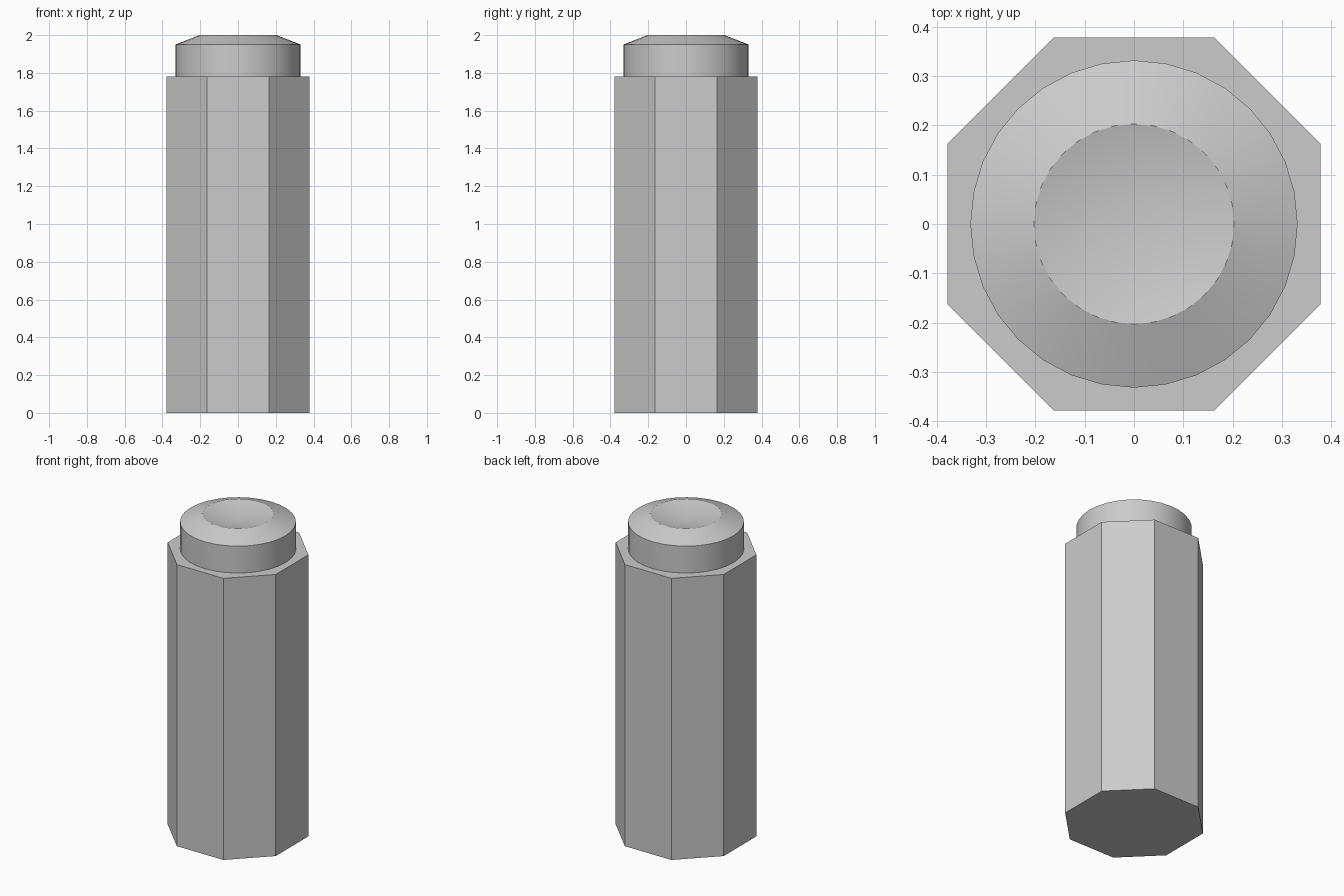
import bpy, bmesh, math
from mathutils import Matrix

cube = bpy.data.objects.get("Cube")
if cube:
    bpy.data.objects.remove(cube, do_unlink=True)

GREY = (0.6, 0.6, 0.6, 1.0)
grey = bpy.data.materials.new("plain grey")
grey.use_nodes = True
grey.diffuse_color = GREY
grey.node_tree.nodes["Principled BSDF"].inputs["Base Color"].default_value = GREY


def add_object(name, bm):
    bmesh.ops.recalc_face_normals(bm, faces=bm.faces)
    mesh = bpy.data.meshes.new(name)
    bm.to_mesh(mesh)
    bm.free()
    mesh.materials.append(grey)
    obj = bpy.data.objects.new(name, mesh)
    bpy.context.collection.objects.link(obj)
    return obj


# Eight-sided column: a square block with chamfered upright edges
HALF, FLAT, SHOULDER = 0.378, 0.163, 1.78
bm = bmesh.new()
bmesh.ops.create_cube(bm, size=1, matrix=Matrix.Translation((0, 0, SHOULDER / 2))
                      @ Matrix.Diagonal((2 * HALF, 2 * HALF, SHOULDER, 1)))
uprights = [e for e in bm.edges if abs(e.verts[0].co.z - e.verts[1].co.z) > 1]
bmesh.ops.bevel(bm, geom=uprights, offset=HALF - FLAT, segments=1, affect='EDGES')
add_object("octagonal_column", bm)

# Round cap: turned profile with a sloped rim and a shallow conical dimple
SIDES = 32
profile = [(0.332, SHOULDER), (0.332, 1.95), (0.203, 2.0)]
bm = bmesh.new()
rings = [[bm.verts.new((r * math.cos(i * math.tau / SIDES),
                        r * math.sin(i * math.tau / SIDES), z))
          for i in range(SIDES)] for r, z in profile]
dimple = bm.verts.new((0, 0, 1.95))
for i in range(SIDES):
    j = (i + 1) % SIDES
    for low, high in zip(rings, rings[1:]):
        bm.faces.new((low[i], low[j], high[j], high[i]))
    bm.faces.new((rings[-1][i], rings[-1][j], dimple))
bm.faces.new(rings[0][::-1])
cap = add_object("round_cap", bm)

# Smooth round surfaces, crisp rims
bpy.ops.object.select_all(action='DESELECT')
cap.select_set(True)
bpy.context.view_layer.objects.active = cap
bpy.ops.object.shade_smooth_by_angle(angle=math.radians(20))
